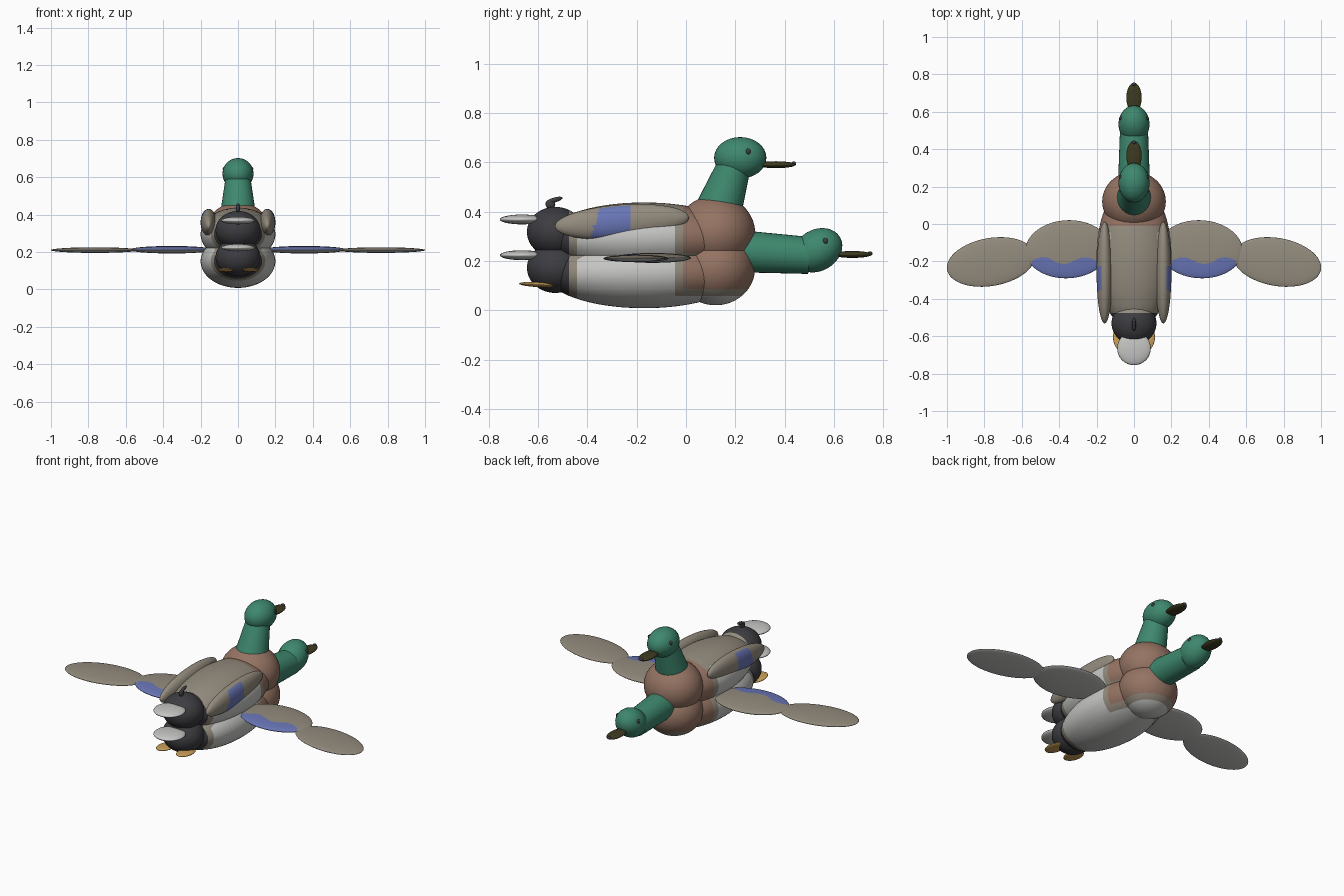
import bpy, bmesh, math
from mathutils import Matrix, Vector, Euler

if "Cube" in bpy.data.objects:
    bpy.data.objects.remove(bpy.data.objects["Cube"])

COLOURS = {
    "green": (0.048, 0.245, 0.155), "chestnut": (0.3, 0.173, 0.125),
    "taupe": (0.295, 0.26, 0.208), "pale grey": (0.56, 0.56, 0.55),
    "charcoal": (0.047, 0.047, 0.054), "blue": (0.14, 0.18, 0.47),
    "olive": (0.047, 0.042, 0.014), "orange": (0.6, 0.36, 0.1),
}
NAMES = list(COLOURS)
MATS = {}
for n, c in COLOURS.items():
    MATS[n] = bpy.data.materials.new(n)
    MATS[n].diffuse_color = (*c, 1)


def finish(name, bm, colour):
    """Make a smooth object; colour is a name or a rule on face centres."""
    rule = colour if callable(colour) else None
    used = NAMES if rule else [colour]
    me = bpy.data.meshes.new(name)
    bm.normal_update()
    for f in bm.faces:
        f.smooth = True
        if rule:
            f.material_index = NAMES.index(rule(f.calc_center_median(), f.normal))
    bm.to_mesh(me)
    bm.free()
    for n in used:
        me.materials.append(MATS[n])
    ob = bpy.data.objects.new(name, me)
    bpy.context.collection.objects.link(ob)
    return ob


def ellipsoid(name, centre, radii, colour, rot=(0, 0, 0), res=32, cuts=()):
    """Ellipsoid; cuts are (axis, value) planes that give clean colour borders."""
    bm = bmesh.new()
    bmesh.ops.create_uvsphere(bm, u_segments=res, v_segments=res // 2, radius=1)
    turn = Euler([math.radians(a) for a in rot]).to_matrix().to_4x4()
    bm.transform(Matrix.Translation(centre) @ turn @ Matrix.Diagonal((*radii, 1)))
    for axis, value in cuts:
        no = Vector((0, 0, 0))
        no[axis] = 1
        bmesh.ops.bisect_plane(bm, geom=bm.verts[:] + bm.edges[:] + bm.faces[:],
                               plane_co=no * value, plane_no=no, dist=1e-5)
    return finish(name, bm, colour)


def cone(name, a, b, r1, r2, colour):
    a, b = Vector(a), Vector(b)
    bm = bmesh.new()
    bmesh.ops.create_cone(bm, cap_ends=True, segments=32, radius1=r1, radius2=r2,
                          depth=(b - a).length)
    bm.transform(Matrix.Translation((a + b) / 2)
                 @ (b - a).to_track_quat('Z', 'Y').to_matrix().to_4x4())
    ob = finish(name, bm, colour)
    bpy.context.view_layer.objects.active = ob
    ob.select_set(True)
    bpy.ops.object.shade_smooth_by_angle(angle=math.radians(40))
    ob.select_set(False)


def body(label, z):
    """Torso, breast and rump with chestnut front, dark rear and taupe back."""
    def rule(c, n):
        h = c.z - z
        if c.y < -0.475:
            return "charcoal"
        if c.y < -0.443:
            return "taupe"
        if c.y > -0.012 and h > -0.065:
            return "chestnut"
        if (c.y > -0.045 and h > -0.093) or (abs(c.x) < 0.125 and h > 0):
            return "taupe"
        return "pale grey"
    cuts = [(1, -0.475), (1, -0.443), (1, -0.045), (1, -0.012),
            (2, z - 0.093), (2, z - 0.065), (0, -0.125), (0, 0.125)]
    ellipsoid(label + "_torso", (0, -0.17, z), (0.2, 0.4, 0.142), rule, res=64, cuts=cuts)
    ellipsoid(label + "_breast", (0, 0.12, z + 0.02), (0.17, 0.16, 0.15), rule, res=64, cuts=cuts)
    ellipsoid(label + "_rump", (0, -0.53, z + 0.022), (0.12, 0.115, 0.102), rule, res=64, cuts=cuts)


def bird(label, z, neck, head, tilt, bill, eye):
    body(label, z)
    ellipsoid(label + "_tail", (0, -0.665, z + 0.073), (0.09, 0.09, 0.02), "pale grey")
    # neck and head
    cone(label + "_neck", *neck, "green")
    ellipsoid(label + "_head", head, (0.083, 0.106, 0.084), "green", (tilt, 0, 0))
    ellipsoid(label + "_bill", bill, (0.041, 0.08, 0.014), "olive")
    ellipsoid(label + "_bill_tip", (0, bill[1] + 0.072, bill[2] + 0.004),
              (0.012, 0.01, 0.009), "charcoal", res=16)
    for s, side in ((-1, "left"), (1, "right")):
        ellipsoid(f"{label}_{side}_eye", (s * eye[0], eye[1], eye[2]),
                  (0.01, 0.01, 0.013), "charcoal", res=16)


bird("lower", 0.15, ((0, 0.2, 0.24), (0, 0.5, 0.222), 0.086, 0.075),
     (0, 0.533, 0.243), 30, (0, 0.675, 0.226), (0.07, 0.565, 0.28))
bird("upper", 0.295, ((0, 0.13, 0.4), (0, 0.2, 0.6), 0.096, 0.066),
     (0, 0.22, 0.618), 0, (0, 0.365, 0.59), (0.072, 0.252, 0.643))


def folded(c, n):
    rear = -0.385 + 0.3 * max(0, c.z - 0.3)
    return "blue" if abs(c.x) > 0.174 and rear < c.y < -0.225 else "taupe"


def spread_inner(c, n):
    if n.z < 0:
        return "pale grey"
    x = abs(c.x)
    edge = -0.195 + 0.017 * math.sin(28 * x - 12)
    return "blue" if c.y < edge and x < 0.545 else "taupe"


def spread_outer(c, n):
    return "taupe" if n.z > 0 else "pale grey"


for s, side in ((-1, "left"), (1, "right")):
    # closed wings on the upper bird
    ellipsoid(side + "_folded_wing", (s * 0.157, -0.26, 0.358), (0.043, 0.272, 0.07),
              folded, (4, 0, 0), res=96, cuts=[(0, s * 0.174), (1, -0.225)])
    # open wings on the lower bird
    ellipsoid(side + "_inner_wing", (s * 0.355, -0.135, 0.212), (0.225, 0.155, 0.02),
              spread_inner, (0, 0, -s * 3), res=128, cuts=[(0, s * 0.545)])
    ellipsoid(side + "_outer_wing", (s * 0.765, -0.203, 0.21), (0.238, 0.128, 0.015),
              spread_outer, (0, 0, -s * 10), res=64)
    # feet
    ellipsoid(side + "_foot", (s * 0.068, -0.605, 0.104), (0.044, 0.072, 0.01),
              "orange", (-3, 0, 0))

# small upturned tail feather
ellipsoid("tail_curl_base", (0, -0.55, 0.43), (0.011, 0.02, 0.02), "charcoal", res=16)
ellipsoid("tail_curl_tip", (0, -0.533, 0.447), (0.01, 0.034, 0.01), "charcoal", (16, 0, 0), res=16)

for m in bpy.data.materials:
    if m.users and not m.is_grease_pencil:
        m.use_nodes = True
        m.node_tree.nodes["Principled BSDF"].inputs["Base Color"].default_value = m.diffuse_color
